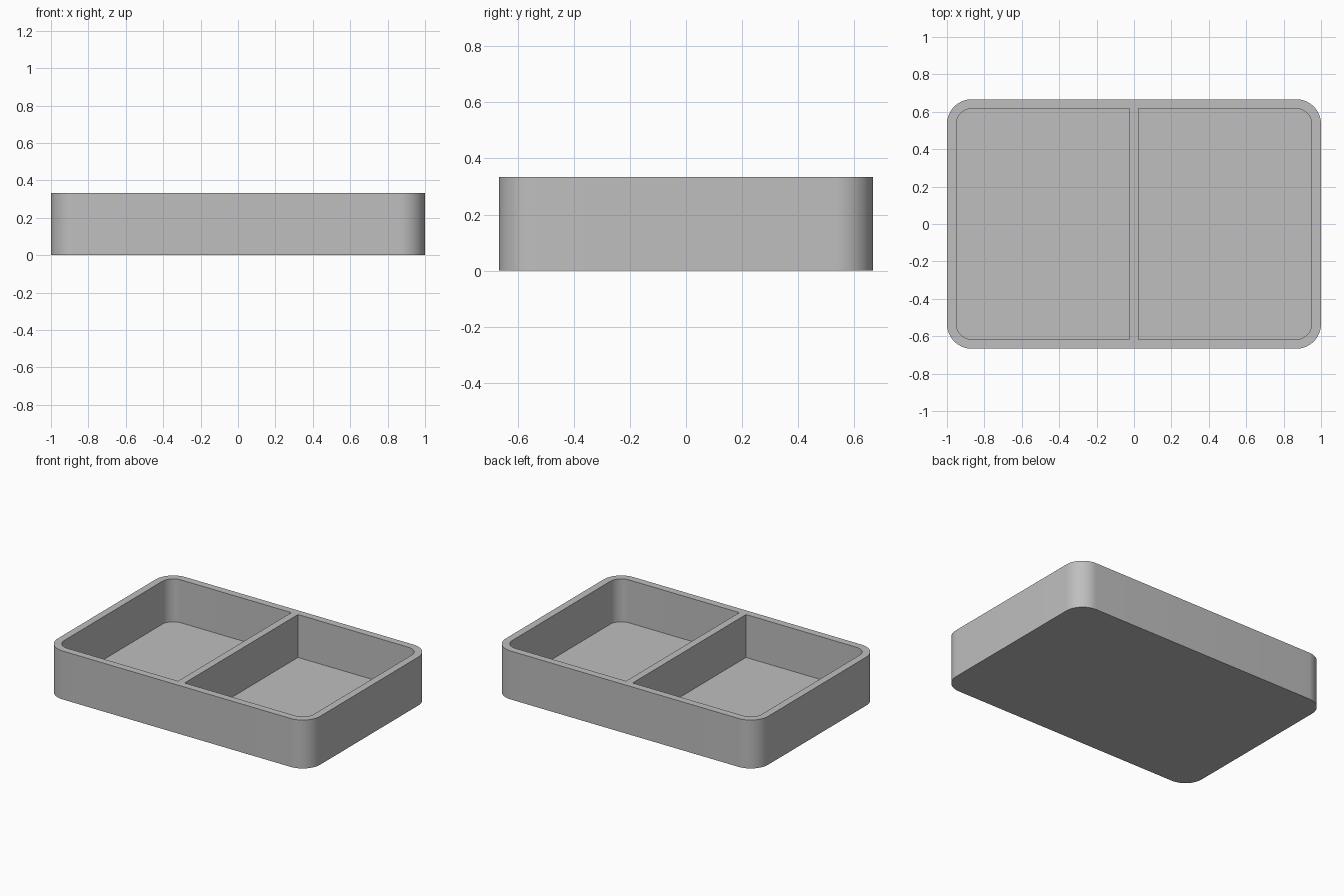
import bpy, bmesh
from math import radians, sin, cos

LENGTH, WIDTH, HEIGHT = 2.0, 4 / 3, 1 / 3
WALL, FLOOR, RADIUS = 0.05, 0.038, 0.133
STEPS = 16

cube = bpy.data.objects.get("Cube")
if cube:
    bpy.data.objects.remove(cube, do_unlink=True)

grey = bpy.data.materials.new("plain_grey")
grey.use_nodes = True
colour = (0.52, 0.52, 0.52, 1)
grey.diffuse_color = colour
grey.node_tree.nodes["Principled BSDF"].inputs["Base Color"].default_value = colour


def rounded_prism(name, x0, x1, y0, y1, z0, z1, r_left, r_right):
    """Upright prism whose low-x and high-x corners have their own radii."""
    corners = [(x1, y1, -1, -1, r_right, 0), (x0, y1, 1, -1, r_left, 90),
               (x0, y0, 1, 1, r_left, 180), (x1, y0, -1, 1, r_right, 270)]
    bm = bmesh.new()
    ring = []
    for x, y, sx, sy, r, start in corners:
        for i in range(STEPS + 1 if r else 1):
            a = radians(start + 90 * i / STEPS)
            ring.append(bm.verts.new((x + sx * r + r * cos(a), y + sy * r + r * sin(a), z0)))
    base = bm.faces.new(ring)
    top = bmesh.ops.extrude_face_region(bm, geom=[base], use_keep_orig=True)
    moved = [v for v in top["geom"] if isinstance(v, bmesh.types.BMVert)]
    bmesh.ops.translate(bm, verts=moved, vec=(0, 0, z1 - z0))
    bmesh.ops.recalc_face_normals(bm, faces=bm.faces)
    mesh = bpy.data.meshes.new(name)
    bm.to_mesh(mesh)
    bm.free()
    obj = bpy.data.objects.new(name, mesh)
    obj.data.materials.append(grey)
    bpy.context.collection.objects.link(obj)
    return obj


# Tray body
hx, hy = LENGTH / 2, WIDTH / 2
tray = rounded_prism("divided_tray", -hx, hx, -hy, hy, 0, HEIGHT, RADIUS, RADIUS)
bpy.ops.object.select_all(action="DESELECT")
bpy.context.view_layer.objects.active = tray
tray.select_set(True)

# Two compartments, rounded at the outer ends and square at the divider
inner_r = RADIUS - WALL
ix, iy, half = hx - WALL, hy - WALL, WALL / 2
pockets = [("right_pocket", -ix, -half, inner_r, 0),
           ("left_pocket", half, ix, 0, inner_r)]
for name, x0, x1, r_left, r_right in pockets:
    cutter = rounded_prism(name, x0, x1, -iy, iy, FLOOR, HEIGHT + 0.1, r_left, r_right)
    cutter.hide_render = True
    cut = tray.modifiers.new(name, "BOOLEAN")
    cut.operation = "DIFFERENCE"
    cut.solver = "EXACT"
    cut.object = cutter
    bpy.ops.object.modifier_apply(modifier=cut.name)
    bpy.data.objects.remove(cutter, do_unlink=True)

# Smooth corners with crisp rims
bpy.ops.object.shade_smooth_by_angle(angle=radians(30))
